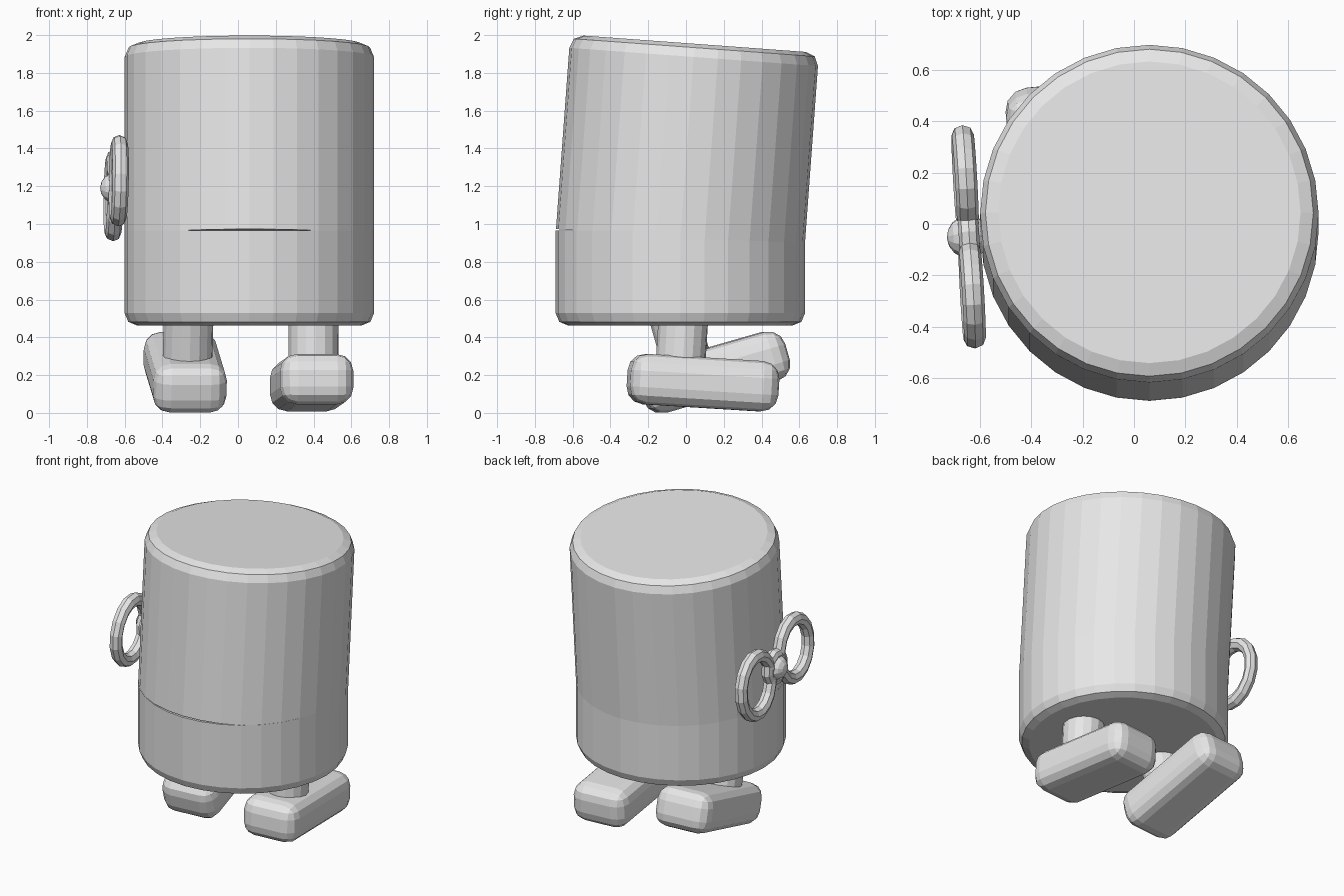
import bpy, bmesh
from math import radians
from mathutils import Matrix, Euler

cube = bpy.data.objects.get("Cube")
if cube:
    bpy.data.objects.remove(cube, do_unlink=True)

grey = bpy.data.materials.new("light_grey")
grey.use_nodes = True
grey.diffuse_color = (0.8, 0.8, 0.8, 1)
grey.node_tree.nodes["Principled BSDF"].inputs["Base Color"].default_value = (0.8, 0.8, 0.8, 1)


def place(loc, rot=(0, 0, 0)):
    return Matrix.Translation(loc) @ Euler([radians(a) for a in rot]).to_matrix().to_4x4()


def finish(obj, matrix):
    obj.data.materials.append(grey)
    obj.matrix_world = matrix
    return obj


def from_bmesh(name, bm, matrix):
    mesh = bpy.data.meshes.new(name)
    bm.to_mesh(mesh)
    bm.free()
    obj = bpy.data.objects.new(name, mesh)
    bpy.context.collection.objects.link(obj)
    return finish(obj, matrix)


def drum(name, radius, height, matrix, sides=32, rim=None, bevel=0.065):
    """Cylinder standing on its origin; rim is the height of the rounded edge."""
    bm = bmesh.new()
    bmesh.ops.create_cone(bm, cap_ends=True, segments=sides, radius1=radius,
                          radius2=radius, depth=height,
                          matrix=Matrix.Translation((0, 0, height / 2)))
    if rim is not None:
        edges = [e for e in bm.edges if all(abs(v.co.z - rim) < 0.001 for v in e.verts)]
        bmesh.ops.bevel(bm, geom=edges, offset=bevel, segments=2, profile=0.5,
                        affect='EDGES', clamp_overlap=True)
    return from_bmesh(name, bm, matrix)


def rounded_box(name, size, bevel, matrix):
    bm = bmesh.new()
    bmesh.ops.create_cube(bm, size=1, matrix=Matrix.Diagonal((*size, 1)))
    bmesh.ops.bevel(bm, geom=bm.edges[:], offset=bevel, segments=3, profile=0.5,
                    affect='EDGES', clamp_overlap=True)
    return from_bmesh(name, bm, matrix)


def ring(name, major, minor, matrix, sides=16):
    bpy.ops.mesh.primitive_torus_add(major_radius=major, minor_radius=minor,
                                     major_segments=sides, minor_segments=8)
    obj = bpy.context.object
    obj.name = name
    return finish(obj, matrix)


# Body: upright jaw and a head tilted back, leaving a thin mouth slit
drum("jaw", 0.66, 0.502, place((0.06, -0.03, 0.463)), rim=0)
drum("head", 0.66, 1.032, place((0.06, -0.03, 0.925), (-4.2, 0, 0)), rim=1.032, bevel=0.07)

# Legs and feet, in a walking pose
for side, loc, pitch in (("right", (-0.28, 0.15, 0.215), 16),
                         ("left", (0.39, 0.09, 0.16), -3.5)):
    pose = place(loc, (pitch, 0, 5))
    rounded_box(side + "_foot", (0.39, 0.79, 0.267), 0.09, pose)
    drum(side + "_leg", 0.132, 0.4, pose @ place((0, -0.125, 0)), sides=16)

# Wind-up key: local z points away from the body, local x runs along its wings
key = place((-0.645, -0.05, 1.19)) @ place((0, 0, 0), (10, 0, 3.5)) \
    @ place((0, 0, 0), (0, -90, 0)) @ place((0, 0, 0), (0, 0, 90))
for name, offset in (("front_key_loop", -0.23), ("back_key_loop", 0.23)):
    loop = key @ place((offset, 0, 0)) @ Matrix.Diagonal((0.9, 1.04, 1, 1))
    ring(name, 0.193, 0.043, loop)
ring("key_collar", 0.085, 0.04, key, sides=12)
drum("key_shaft", 0.06, 0.16, key @ place((0, 0, -0.14)), sides=12)

# Domed centre of the key
bm = bmesh.new()
bmesh.ops.create_uvsphere(bm, u_segments=12, v_segments=8, radius=0.085)
from_bmesh("key_hub", bm, key)

# The loop wings run along y, so lean the whole key slightly downward to the back
lean = Matrix.Translation((-0.645, -0.05, 1.19)) @ Matrix.Rotation(radians(-20), 4, 'X') \
    @ Matrix.Translation((0.645, 0.05, -1.19))
for obj in bpy.context.collection.objects:
    if "key" in obj.name:
        obj.matrix_world = lean @ obj.matrix_world
